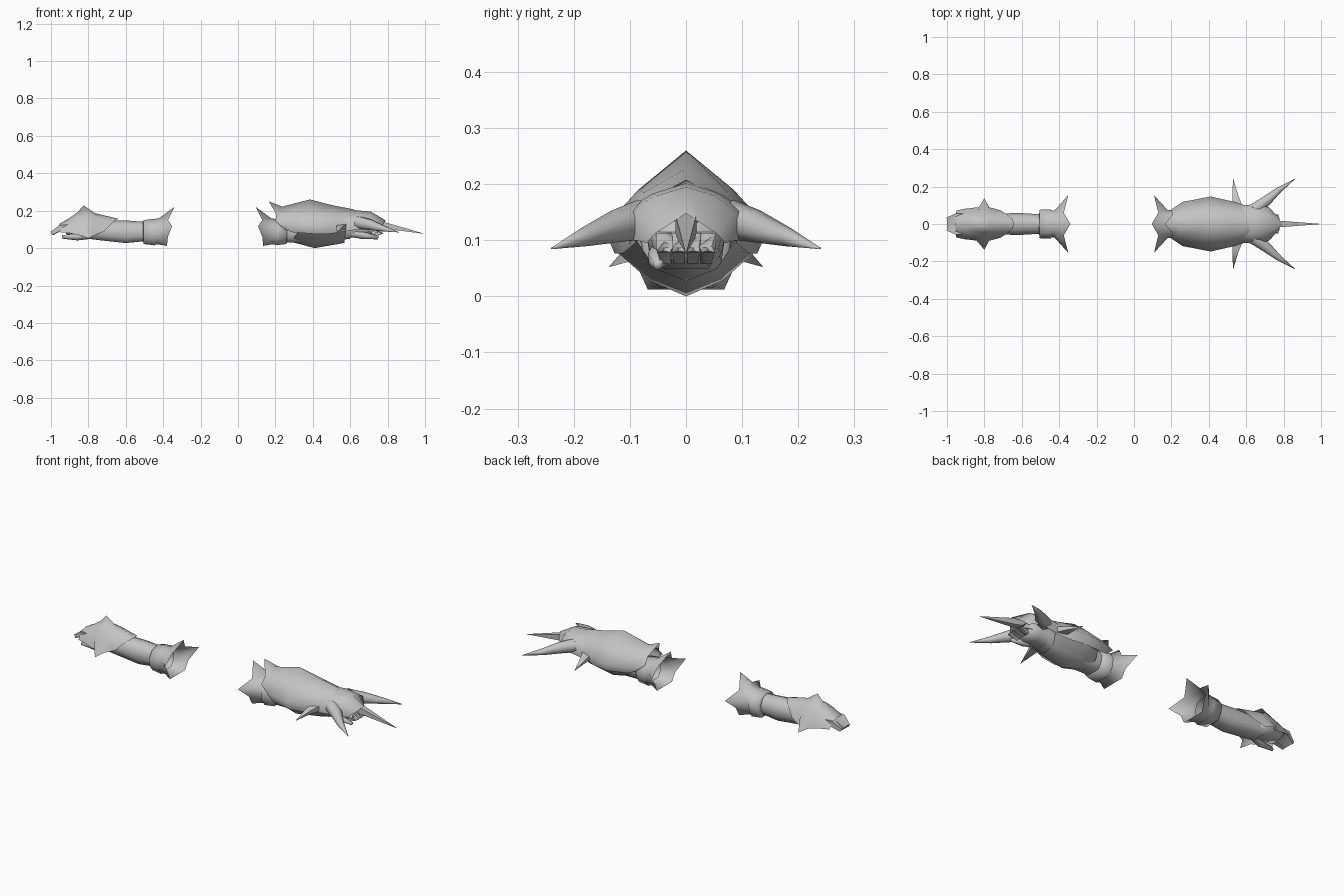
import bpy, bmesh, math
from mathutils import Vector

cube = bpy.data.objects.get("Cube")
if cube:
    bpy.data.objects.remove(cube)

steel = bpy.data.materials.new("plain grey steel")
steel.use_nodes = True
steel.diffuse_color = (0.55, 0.55, 0.55, 1)
steel.node_tree.nodes["Principled BSDF"].inputs["Base Color"].default_value = (0.55, 0.55, 0.55, 1)


def finish(name, bm):
    bmesh.ops.remove_doubles(bm, verts=bm.verts, dist=0.0005)
    bmesh.ops.recalc_face_normals(bm, faces=bm.faces)
    mesh = bpy.data.meshes.new(name)
    bm.to_mesh(mesh)
    bm.free()
    mesh.materials.append(steel)
    ob = bpy.data.objects.new(name, mesh)
    bpy.context.collection.objects.link(ob)
    bpy.ops.object.select_all(action='DESELECT')
    ob.select_set(True)
    bpy.context.view_layer.objects.active = ob
    bpy.ops.object.shade_smooth_by_angle(angle=math.radians(85))
    return ob


def skin(name, rings, closed=True, caps=(False, False)):
    """Bridge rings of points."""
    bm = bmesh.new()
    loops = [[bm.verts.new(p) for p in r] for r in rings]
    n = len(loops[0])
    for a, b in zip(loops, loops[1:]):
        for i in range(n if closed else n - 1):
            j = (i + 1) % n
            bm.faces.new((a[i], a[j], b[j], b[i]))
    for cap, loop in zip(caps, (loops[0], loops[-1])):
        if cap:
            bm.faces.new(loop)
    return finish(name, bm)


def shell(name, halves, closed=False, caps=(False, False)):
    """Half outlines of (x, y, z), top centre first, mirrored across y."""
    rings = []
    for h in halves:
        other = [(x, -y, z) for x, y, z in h[1:]]
        if closed:
            other = other[:-1]
        rings.append(other[::-1] + list(h))
    return skin(name, rings, closed, caps)


def tube(name, path, sides=6, squash=1.0):
    """Tapering limb through (x, y, z, radius) points."""
    pts = [Vector(p[:3]) for p in path]
    rings = []
    for i, p in enumerate(pts):
        d = (pts[min(i + 1, len(pts) - 1)] - pts[max(i - 1, 0)]).normalized()
        u = d.cross(Vector((0, 0, 1))).normalized()
        v = u.cross(d)
        r = path[i][3]
        rings.append([p + u * r * math.cos(t) + v * r * squash * math.sin(t)
                      for t in (2 * math.pi * (k + 0.5) / sides for k in range(sides))])
    return skin(name, rings, True, (True, True))


def oval(x, w, top, bottom):
    """Half outline of a faceted sleeve."""
    h = top - bottom
    return [(x, 0, top), (x, w * 0.65, top - h * 0.12), (x, w, top - h * 0.42),
            (x, w * 0.9, bottom + h * 0.25), (x, w * 0.6, bottom), (x, 0, bottom)]


def cuff(name, x, s, w):
    """Wrist band with a flared, pointed rim at x; s is the direction to the hand."""
    rim = [(x, 0, 0.22), (x + s * 0.035, 0.06, 0.15), (x + s * 0.012, 0.154, 0.118),
           (x + s * 0.035, 0.09, 0.06), (x + s * 0.04, 0.068, 0.012), (x + s * 0.04, 0, 0.012)]
    shell(name + "_flare", [rim, oval(x + s * 0.085, w, 0.158, 0.02),
                            oval(x + s * 0.125, w, 0.155, 0.02)], True)
    shell(name + "_band", [oval(x + s * 0.105, w + 0.006, 0.157, 0.015),
                           oval(x + s * 0.165, w + 0.004, 0.15, 0.022),
                           oval(x + s * 0.167, w - 0.018, 0.14, 0.035)], True)


# Slim gauntlet: cuff, forearm sleeve and palm
cuff("slim_cuff", -0.34, -1, 0.072)
shell("slim_forearm", [oval(-0.44, 0.056, 0.145, 0.03), oval(-0.52, 0.053, 0.142, 0.035),
                       oval(-0.60, 0.058, 0.148, 0.027), oval(-0.72, 0.057, 0.147, 0.04),
                       oval(-0.80, 0.06, 0.15, 0.05)], True)
shell("slim_palm", [oval(-0.74, 0.055, 0.14, 0.05), oval(-0.82, 0.066, 0.15, 0.06),
                    oval(-0.92, 0.058, 0.13, 0.075)], True, (True, True))

# Slim hand guard, crested on top with a point on each side
shell("slim_hand_guard", [
    [(-0.64, 0, 0.157), (-0.65, 0.025, 0.152), (-0.68, 0.052, 0.128), (-0.715, 0.074, 0.09)],
    [(-0.765, 0, 0.187), (-0.765, 0.04, 0.168), (-0.77, 0.076, 0.125), (-0.775, 0.09, 0.065)],
    [(-0.825, 0, 0.228), (-0.815, 0.042, 0.173), (-0.81, 0.08, 0.12), (-0.80, 0.138, 0.052)],
    [(-0.86, 0, 0.19), (-0.86, 0.042, 0.165), (-0.85, 0.078, 0.12), (-0.83, 0.09, 0.065)],
    [(-0.90, 0, 0.162), (-0.90, 0.04, 0.152), (-0.90, 0.07, 0.115), (-0.90, 0.082, 0.08)],
    [(-0.955, 0, 0.13), (-0.955, 0.035, 0.125), (-0.952, 0.055, 0.105), (-0.95, 0.072, 0.085)]])

# Slim fingers, nearly touching, and thumb
for i, y in enumerate((-0.042, -0.014, 0.014, 0.042)):
    tube("slim_finger_%d" % (i + 1), [(-0.88, y, 0.115, 0.02), (-0.95, y, 0.108, 0.02),
                                      (-0.995, y * 0.65, 0.078, 0.014)], 4)
tube("slim_thumb", [(-0.80, -0.03, 0.07, 0.022), (-0.86, -0.05, 0.06, 0.019),
                    (-0.94, -0.055, 0.06, 0.009)], 6)

# Heavy gauntlet: cuff and forearm
cuff("heavy_cuff", 0.095, 1, 0.075)
shell("heavy_forearm", [oval(0.20, 0.065, 0.15, 0.03), oval(0.30, 0.065, 0.15, 0.03),
                        oval(0.45, 0.07, 0.16, 0.03), oval(0.60, 0.065, 0.16, 0.05)], True)

# Heavy upper plate, roof shaped with a rear point
shell("heavy_upper_plate", [
    [(0.165, 0, 0.25), (0.205, 0.05, 0.18), (0.20, 0.078, 0.145), (0.25, 0.09, 0.10)],
    [(0.235, 0, 0.222), (0.25, 0.065, 0.18), (0.26, 0.118, 0.128), (0.29, 0.108, 0.085)],
    [(0.385, 0, 0.26), (0.39, 0.085, 0.19), (0.41, 0.147, 0.122), (0.41, 0.127, 0.076)],
    [(0.51, 0, 0.228), (0.51, 0.075, 0.185), (0.52, 0.122, 0.13), (0.50, 0.112, 0.077)],
    [(0.62, 0, 0.207), (0.62, 0.055, 0.178), (0.63, 0.088, 0.14), (0.59, 0.09, 0.095)]])

# Heavy lower plate, keel shaped
shell("heavy_lower_plate", [
    [(0.28, 0, 0.035), (0.295, 0.05, 0.05), (0.32, 0.105, 0.085)],
    [(0.41, 0, 0.0), (0.41, 0.065, 0.028), (0.41, 0.124, 0.08)],
    [(0.57, 0, 0.028), (0.57, 0.055, 0.05), (0.58, 0.088, 0.10)]])

# Heavy hand plate, closing down over the fingers
shell("heavy_hand_plate", [
    [(0.56, 0, 0.207), (0.57, 0.06, 0.175), (0.57, 0.10, 0.145), (0.57, 0.10, 0.09)],
    [(0.64, 0, 0.202), (0.64, 0.06, 0.183), (0.65, 0.105, 0.155), (0.65, 0.10, 0.10)],
    [(0.71, 0, 0.195), (0.715, 0.05, 0.18), (0.72, 0.09, 0.15), (0.71, 0.09, 0.10)],
    [(0.79, 0, 0.148), (0.775, 0.03, 0.128), (0.755, 0.055, 0.112), (0.74, 0.07, 0.095)]])
shell("heavy_palm", [oval(0.55, 0.07, 0.15, 0.05), oval(0.65, 0.065, 0.16, 0.06),
                     oval(0.72, 0.055, 0.14, 0.07)], True, (True, True))

# Spikes: curved horns, side blades and a central lance
for side, s in (("left", 1), ("right", -1)):
    tube("heavy_horn_" + side, [(0.64, s * 0.075, 0.138, 0.036), (0.705, s * 0.122, 0.125, 0.03),
                                (0.775, s * 0.182, 0.105, 0.017), (0.86, s * 0.24, 0.085, 0.001)], 8)
    tube("heavy_side_blade_" + side, [(0.555, s * 0.085, 0.115, 0.04),
                                      (0.543, s * 0.14, 0.107, 0.025),
                                      (0.53, s * 0.24, 0.087, 0.001)], 4, 0.55)
tube("heavy_lance", [(0.70, 0, 0.145, 0.03), (0.78, 0, 0.122, 0.024),
                     (0.995, 0, 0.077, 0.001)], 4)

# Heavy fingers curled under, nearly touching, and thumb
for i, y in enumerate((-0.039, -0.013, 0.013, 0.039)):
    tube("heavy_finger_%d" % (i + 1), [(0.66, y, 0.11, 0.02), (0.735, y, 0.098, 0.02),
                                       (0.765, y * 0.95, 0.084, 0.017),
                                       (0.72, y * 0.9, 0.066, 0.013)], 4)
tube("heavy_thumb", [(0.60, -0.035, 0.085, 0.025), (0.67, -0.05, 0.068, 0.02),
                     (0.75, -0.05, 0.056, 0.009)], 6)
